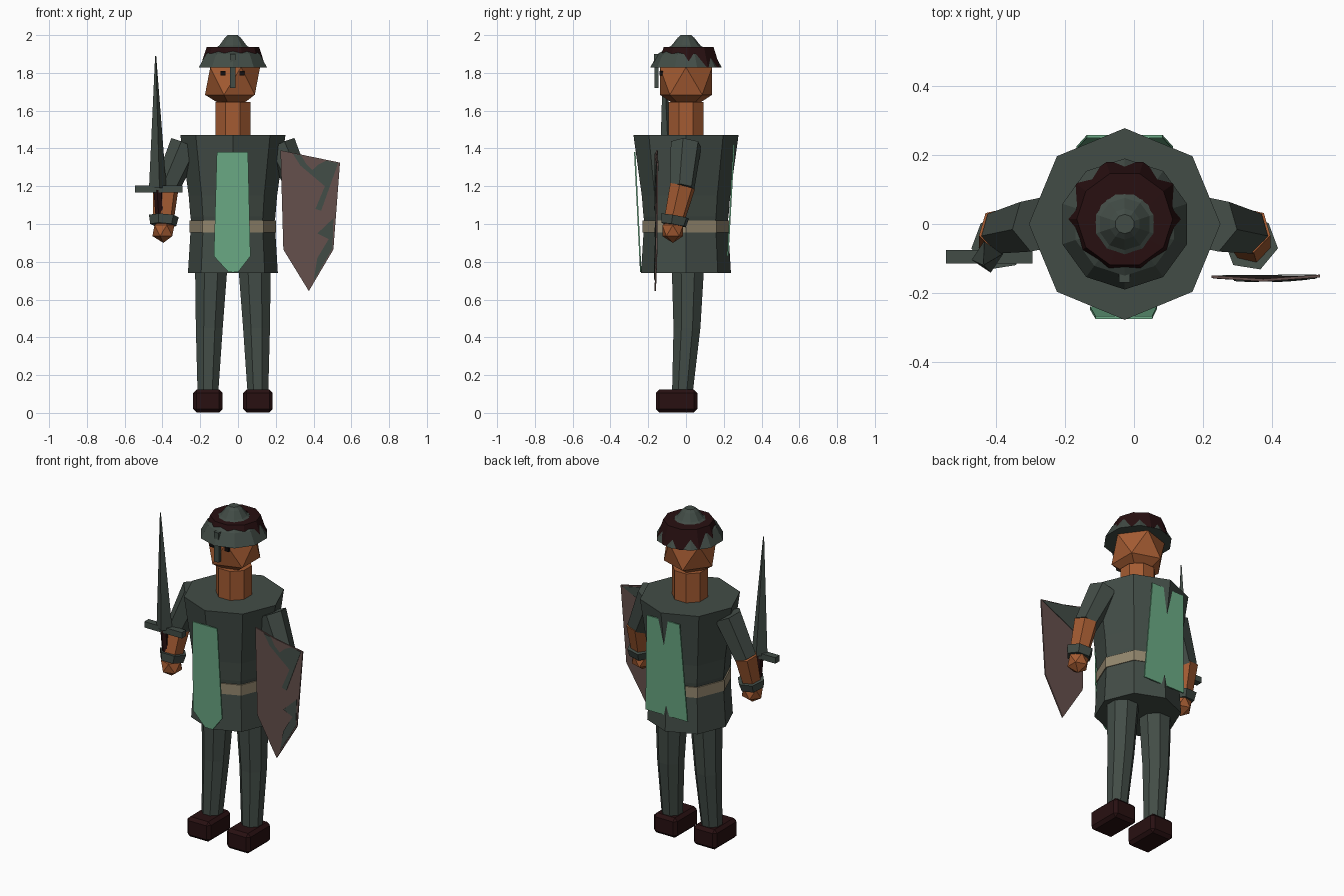
import bpy, bmesh, math
from mathutils import Vector, Matrix

if "Cube" in bpy.data.objects:
    bpy.data.objects.remove(bpy.data.objects["Cube"])

CX = -0.027  # body axis


def mat(name, rgb):
    m = bpy.data.materials.new(name)
    m.diffuse_color = (*rgb, 1)
    m.use_nodes = True
    m.node_tree.nodes["Principled BSDF"].inputs["Base Color"].default_value = m.diffuse_color
    return m


STEEL = mat("dark_steel", (0.055, 0.073, 0.062))
SKIN = mat("skin", (0.37, 0.105, 0.032))
GREEN = mat("green_cloth", (0.15, 0.41, 0.24))
TAN = mat("tan_leather", (0.29, 0.24, 0.155))
MAROON = mat("dark_maroon", (0.021, 0.005, 0.0055))
BROWN = mat("shield_brown", (0.13, 0.08, 0.072))
BLACK = mat("black", (0.006, 0.004, 0.004))


def finish(name, bm, m):
    bmesh.ops.recalc_face_normals(bm, faces=bm.faces[:])
    me = bpy.data.meshes.new(name)
    bm.to_mesh(me)
    bm.free()
    me.materials.append(m)
    ob = bpy.data.objects.new(name, me)
    bpy.context.collection.objects.link(ob)
    return ob


def loft(name, rings, n, m, phase=0.0, close=False):
    """Stack of n-sided rings (x, y, z, r); close joins last ring to first."""
    bm = bmesh.new()
    loops = [[bm.verts.new((x + r * math.cos(phase + math.tau * i / n),
                            y + r * math.sin(phase + math.tau * i / n), z))
              for i in range(n)] for x, y, z, r in rings]
    for a, b in list(zip(loops, loops[1:])) + ([(loops[-1], loops[0])] if close else []):
        for i in range(n):
            j = (i + 1) % n
            bm.faces.new((a[i], a[j], b[j], b[i]))
    if not close:
        bm.faces.new(loops[0])
        bm.faces.new(loops[-1])
    return finish(name, bm, m)


def tube(name, p0, r0, p1, r1, n, m):
    p0, p1 = Vector(p0), Vector(p1)
    d = p1 - p0
    bm = bmesh.new()
    bmesh.ops.create_cone(bm, cap_ends=True, segments=n, radius1=r0, radius2=r1, depth=d.length,
                          matrix=Matrix.Translation((p0 + p1) / 2) @ d.to_track_quat('Z', 'Y').to_matrix().to_4x4())
    return finish(name, bm, m)


def box(name, lo, hi, m, bevel=0.0):
    lo, hi = Vector(lo), Vector(hi)
    bm = bmesh.new()
    bmesh.ops.create_cube(bm, size=1, matrix=Matrix.Translation((lo + hi) / 2) @ Matrix.Diagonal((*(hi - lo), 1)))
    if bevel:
        bmesh.ops.bevel(bm, geom=bm.edges[:], offset=bevel, segments=1, affect='EDGES')
    return finish(name, bm, m)


def ico(name, c, r, m):
    bm = bmesh.new()
    bmesh.ops.create_icosphere(bm, subdivisions=1, radius=r, matrix=Matrix.Translation(c))
    return finish(name, bm, m)


def plate(name, pts, depth, m, thick=0.008):
    """Thin plate from an x-z outline; depth(x, z) gives its front y."""
    bm = bmesh.new()
    f = [bm.verts.new((x, depth(x, z), z)) for x, z in pts]
    b = [bm.verts.new((x, depth(x, z) + thick, z)) for x, z in pts]
    bm.faces.new(f)
    bm.faces.new(b)
    for i in range(len(pts)):
        j = (i + 1) % len(pts)
        bm.faces.new((f[i], f[j], b[j], b[i]))
    return finish(name, bm, m)


# Tunic and belt
loft("tunic_top", [(CX, 0, 1.0, 0.218), (CX, 0, 1.04, 0.225), (CX, 0, 1.15, 0.234), (CX, 0, 1.47, 0.278)], 8, STEEL)
loft("tunic_skirt", [(CX, 0, 0.74, 0.238), (CX, 0, 1.0, 0.222)], 8, STEEL)
loft("belt", [(CX, 0, 0.955, 0.229), (CX, 0, 1.018, 0.229)], 8, TAN)

# Tabard panels
plate("tabard_front", [(-0.112, 1.38), (0.053, 1.38), (0.066, 0.83), (0.0, 0.745), (-0.05, 0.745), (-0.128, 0.83)],
      lambda x, z: -0.243 - 0.05 * (z - 0.74), GREEN)
plate("tabard_back", [(CX - 0.11, 1.42), (CX + 0.11, 1.42), (CX + 0.14, 0.83), (CX - 0.14, 0.83)],
      lambda x, z: 0.217 + 0.056 * (z - 0.83), GREEN)

# Neck and head
loft("neck", [(CX, 0, 1.46, 0.1), (CX, 0, 1.645, 0.1)], 8, SKIN, math.pi / 8)
ico("head", (CX - 0.002, 0, 1.757), 0.163, SKIN)
for x in (-0.08, 0.021):
    box("eye", (x - 0.013, -0.141, 1.787), (x + 0.013, -0.105, 1.81), BLACK)

# Helmet with band and nose guard
q = math.pi / 2
loft("helmet", [(CX, 0, 1.828, 0.19), (CX, 0, 1.9, 0.15), (CX, 0, 1.935, 0.092),
                (CX, 0, 1.945, 0.076), (CX, 0, 1.985, 0.045), (CX, 0, 2.0, 0.028)], 10, STEEL, q)
loft("helmet_band", [(CX, 0.014, 1.828, 0.174), (CX, 0.014, 1.936, 0.139), (CX, 0.005, 1.938, 0.085),
                     (CX, 0.014, 1.86, 0.08)], 10, MAROON, q + math.pi / 10, close=True)
box("nose_guard", (-0.043, -0.166, 1.72), (-0.012, -0.145, 1.85), STEEL)
box("nose_guard_mount", (-0.043, -0.17, 1.84), (-0.012, -0.13, 1.9), STEEL)

# Arms, legs and boots, mirrored about the body axis
for s, side in ((-1, "right"), (1, "left")):
    def X(d):
        return CX + s * d
    tube(side + "_upper_arm", (X(0.25), 0.0, 1.42), 0.085, (X(0.355), -0.022, 1.185), 0.068, 6, STEEL)
    tube(side + "_forearm", (X(0.355), -0.018, 1.2), 0.07, (X(0.368), -0.062, 1.02), 0.056, 6, SKIN)
    tube(side + "_cuff", (X(0.366), -0.058, 1.042), 0.08, (X(0.369), -0.066, 0.995), 0.07, 6, STEEL)
    ico(side + "_hand", (X(0.368), -0.07, 0.965), 0.065, SKIN)
    loft(side + "_leg", [(X(0.132), -0.018, 0.12, 0.06), (X(0.125), 0.005, 0.45, 0.077),
                         (X(0.115), 0.01, 0.76, 0.092)], 8, STEEL, math.pi / 8)
    box(side + "_boot", (X(0.1325) - 0.078, -0.16, 0.003), (X(0.1325) + 0.078, 0.06, 0.123), MAROON, 0.018)

# Sword
SX = -0.425
loft("sword_blade", [(SX, -0.095, 1.19, 0.047), (SX - 0.011, -0.118, 1.89, 0.003)], 4, STEEL, 0.2)
box("sword_guard", (-0.545, -0.115, 1.167), (-0.295, -0.075, 1.203), STEEL)
tube("sword_grip", (SX, -0.094, 1.18), 0.024, (SX + 0.01, -0.09, 1.02), 0.022, 6, MAROON)


# Shield and its steel patches
def bow(x, z):
    return -0.167 + 0.45 * (x - 0.375) ** 2


plate("shield", [(0.225, 1.39), (0.375, 1.359), (0.54, 1.325), (0.505, 0.865), (0.375, 0.645), (0.24, 0.865)],
      bow, BROWN)
plate("shield_upper_patch", [(0.29, 1.372), (0.53, 1.322), (0.44, 1.07), (0.41, 1.08), (0.46, 1.2), (0.33, 1.31)],
      lambda x, z: bow(x, z) - 0.002, STEEL, 0.003)
plate("shield_lower_patch", [(0.505, 1.03), (0.50, 0.87), (0.40, 0.70), (0.42, 0.82), (0.48, 0.92), (0.42, 0.95)],
      lambda x, z: bow(x, z) - 0.002, STEEL, 0.003)
plate("shield_back_patch", [(0.24, 1.38), (0.53, 1.32), (0.24, 1.18)],
      lambda x, z: bow(x, z) + 0.007, STEEL, 0.003)
